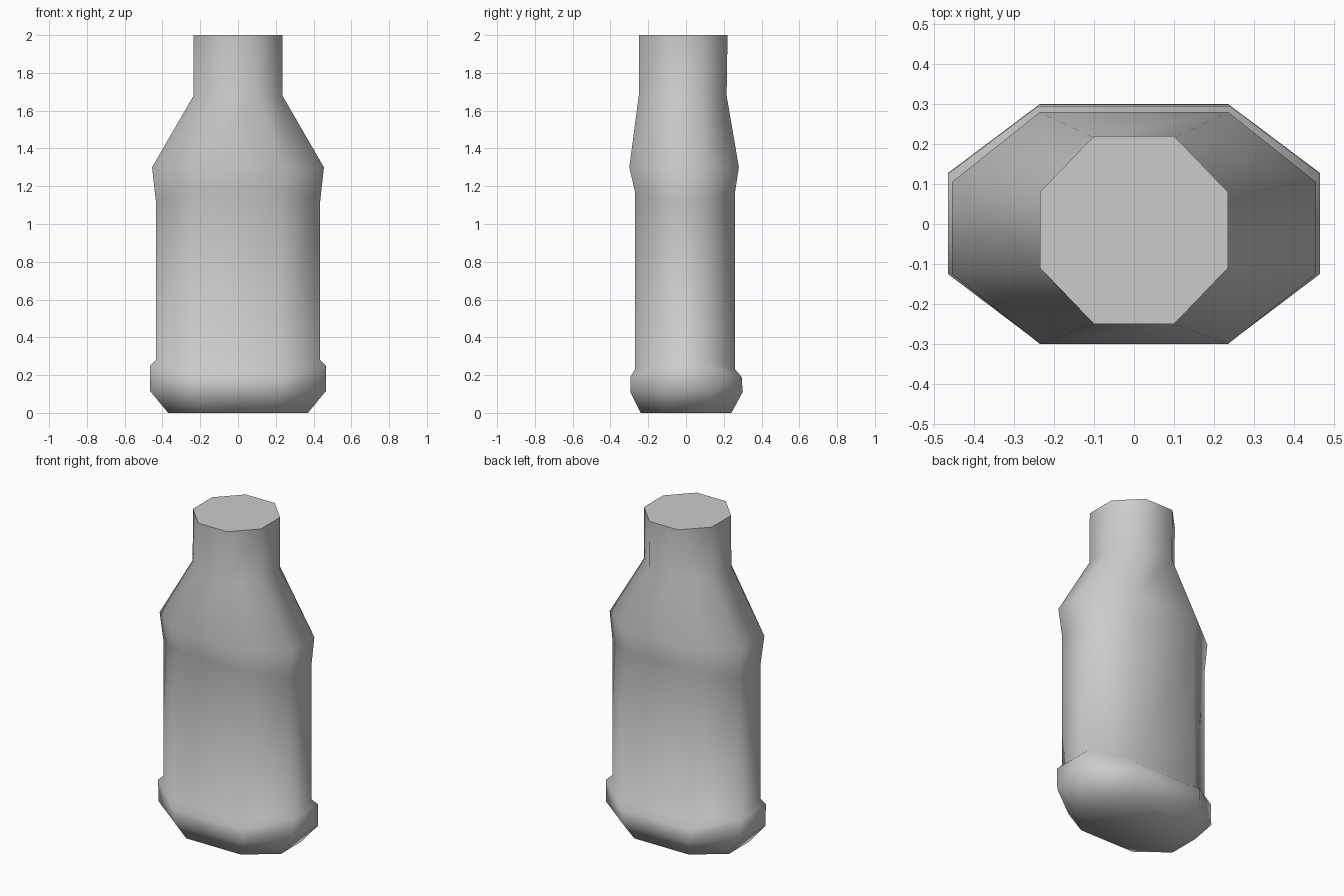
import bpy, bmesh, math

cube = bpy.data.objects.get("Cube")
if cube:
    bpy.data.objects.remove(cube)

grey = bpy.data.materials.new("plain_grey")
grey.use_nodes = True
grey.diffuse_color = (0.6, 0.6, 0.6, 1)
grey.node_tree.nodes["Principled BSDF"].inputs["Base Color"].default_value = (0.6, 0.6, 0.6, 1)

# Rings: side height, front/back height, half width, flat half width,
# front y, back y, half length of the side flat
RINGS = [
    (0.00, 0.00, 0.37, 0.19, -0.24, 0.24, 0.10),    # base
    (0.115, 0.11, 0.465, 0.235, -0.295, 0.30, 0.125),  # foot bead
    (0.25, 0.19, 0.465, 0.24, -0.295, 0.295, 0.125),
    (0.28, 0.23, 0.435, 0.225, -0.27, 0.26, 0.11),  # body
    (1.12, 1.17, 0.435, 0.225, -0.27, 0.26, 0.11),
    (1.30, 1.30, 0.455, 0.235, -0.30, 0.28, 0.115),  # shoulder
    (1.68, 1.68, 0.235, 0.10, -0.25, 0.215, 0.095),  # neck
    (2.00, 2.00, 0.235, 0.10, -0.25, 0.22, 0.095),
]


def octagon(bm, zs, zf, w, fw, front, back, side):
    mid = (front + back) / 2
    pts = [(w, mid - side, zs), (w, mid + side, zs), (fw, back, zf), (-fw, back, zf),
           (-w, mid + side, zs), (-w, mid - side, zs), (-fw, front, zf), (fw, front, zf)]
    return [bm.verts.new(p) for p in pts]


# Bottle: stacked octagons skinned together and capped
bm = bmesh.new()
loops = [octagon(bm, *ring) for ring in RINGS]
for low, high in zip(loops, loops[1:]):
    for i in range(8):
        j = (i + 1) % 8
        bm.faces.new((low[i], low[j], high[j], high[i]))
bm.faces.new(loops[0][::-1])
bm.faces.new(loops[-1])
bmesh.ops.recalc_face_normals(bm, faces=bm.faces)

mesh = bpy.data.meshes.new("bottle")
bm.to_mesh(mesh)
bm.free()
mesh.materials.append(grey)
bottle = bpy.data.objects.new("bottle", mesh)
bpy.context.collection.objects.link(bottle)

# Smooth sides, crisp rim
bpy.ops.object.select_all(action='DESELECT')
bottle.select_set(True)
bpy.context.view_layer.objects.active = bottle
bpy.ops.object.shade_smooth_by_angle(angle=math.radians(70))
